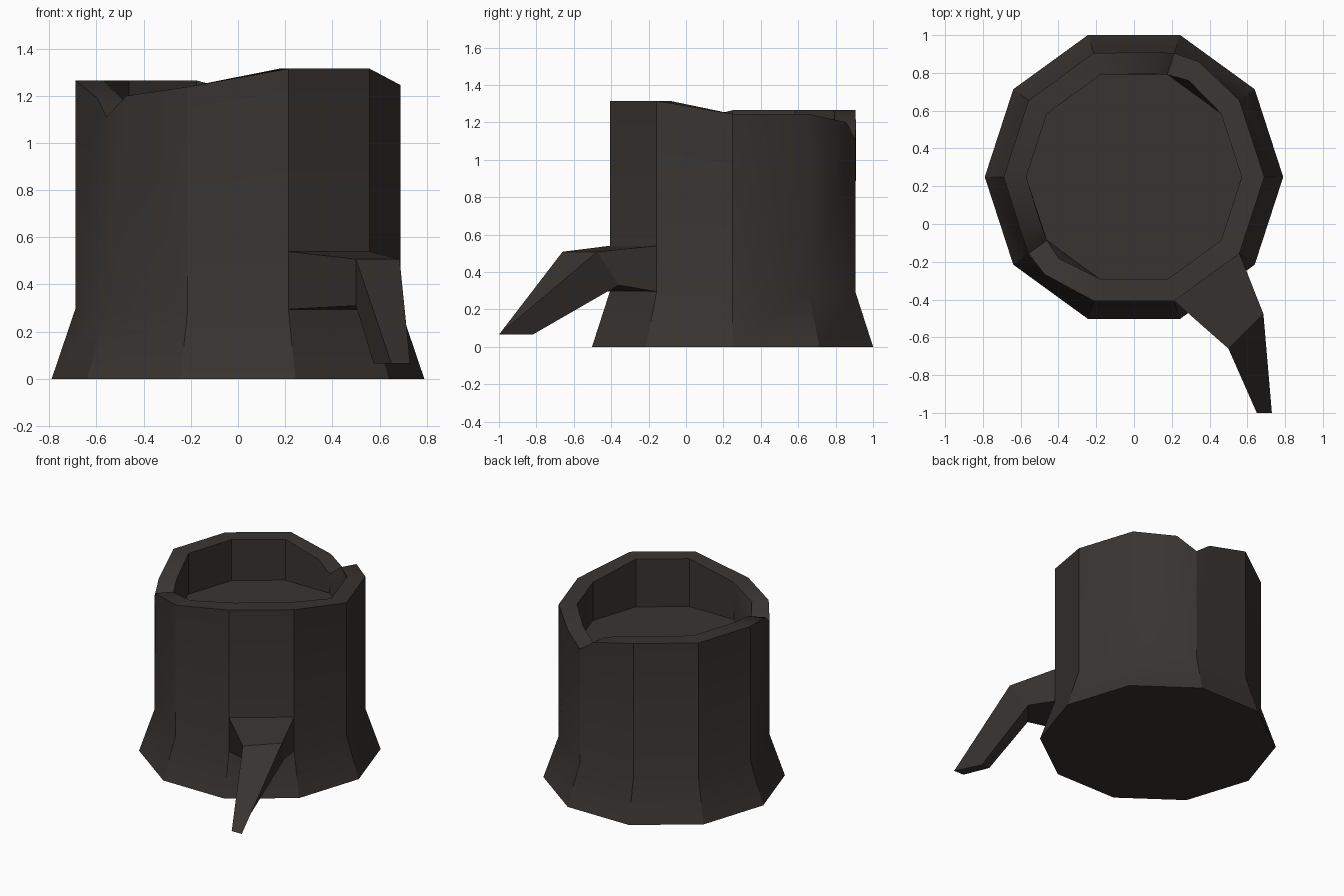
import bpy, bmesh, math
from math import cos, sin, radians

if "Cube" in bpy.data.objects:
    bpy.data.objects.remove(bpy.data.objects["Cube"])

CY = 0.249          # trunk axis
N = 10              # trunk sides

bark = bpy.data.materials.new("dark_bark")
bark.diffuse_color = (0.040, 0.034, 0.031, 1)
bark.use_nodes = True
bark.node_tree.nodes["Principled BSDF"].inputs["Base Color"].default_value = bark.diffuse_color


def polar(r, i):
    a = radians(36 * i)
    return (r * cos(a), CY + r * sin(a))


def finish(bm, name, angle):
    bmesh.ops.recalc_face_normals(bm, faces=bm.faces)
    me = bpy.data.meshes.new(name)
    bm.to_mesh(me)
    bm.free()
    me.materials.append(bark)
    ob = bpy.data.objects.new(name, me)
    bpy.context.collection.objects.link(ob)
    bpy.ops.object.select_all(action='DESELECT')
    ob.select_set(True)
    bpy.context.view_layer.objects.active = ob
    bpy.ops.object.shade_smooth_by_angle(angle=radians(angle))
    return ob


# Hollow trunk: flared decagon, broken rim, recessed top
bm = bmesh.new()


def ring(r, z):
    return [bm.verts.new((*polar(r, i), z)) for i in range(N)]


def bridge(a, b):
    for i in range(len(a)):
        j = (i + 1) % len(a)
        bm.faces.new((a[i], a[j], b[j], b[i]))


# Rim: (side position, outer radius, inner radius, height); chips at sides 2 and 6
rim = [(0, .69, .57, 1.245), (1, .69, .57, 1.245), (1.68, .70, .587, 1.20),
       (2, .69, .57, 1.11), (2.25, .668, .552, 1.19), (3, .69, .57, 1.265),
       (4, .69, .57, 1.265), (5, .69, .57, 1.265), (5.75, .668, .552, 1.19),
       (6, .69, .57, 1.11), (6.32, .70, .587, 1.20), (7, .69, .57, 1.238),
       (8, .69, .57, 1.315), (9, .69, .57, 1.315)]


def rim_ring(k):
    return [bm.verts.new((*polar(p[k], p[0]), p[3])) for p in rim]


base, waist = ring(.79, 0), ring(.69, .295)
outer, inner = rim_ring(1), rim_ring(2)
floor = ring(.57, .97)
bm.faces.new(base)
bridge(base, waist)
bridge(outer, inner)
bm.faces.new(floor)
corner = [k for k, p in enumerate(rim) if p[0] == int(p[0])]
for low, top in ((waist, outer), (floor, inner)):
    for i in range(N):
        j = (i + 1) % N
        a, b = corner[i], corner[j] if j else len(rim)
        bm.faces.new([low[j], low[i]] + [top[k % len(rim)] for k in range(a, b + 1)])
bmesh.ops.triangulate(bm, faces=[f for f in bm.faces if len(f.verts) == 5])
finish(bm, "trunk", 30)

# Bent side branch growing from one trunk face
bm = bmesh.new()
l, r = polar(.69, 8), polar(.69, 9)
sections = [
    [(*l, .54), (*r, .54), (*r, .295), (*l, .295)],
    [(.50, -.66, .508), (.685, -.475, .508), (.62, -.36, .33), (.50, -.51, .31)],
    [(.65, -1, .065), (.73, -1, .065), (.64, -.82, .065), (.575, -.82, .065)]]
loops = [[bm.verts.new(p) for p in s] for s in sections]
for a, b in zip(loops, loops[1:]):
    bridge(a, b)
bm.faces.new(loops[0])
bm.faces.new(loops[-1])
finish(bm, "branch", 15)
